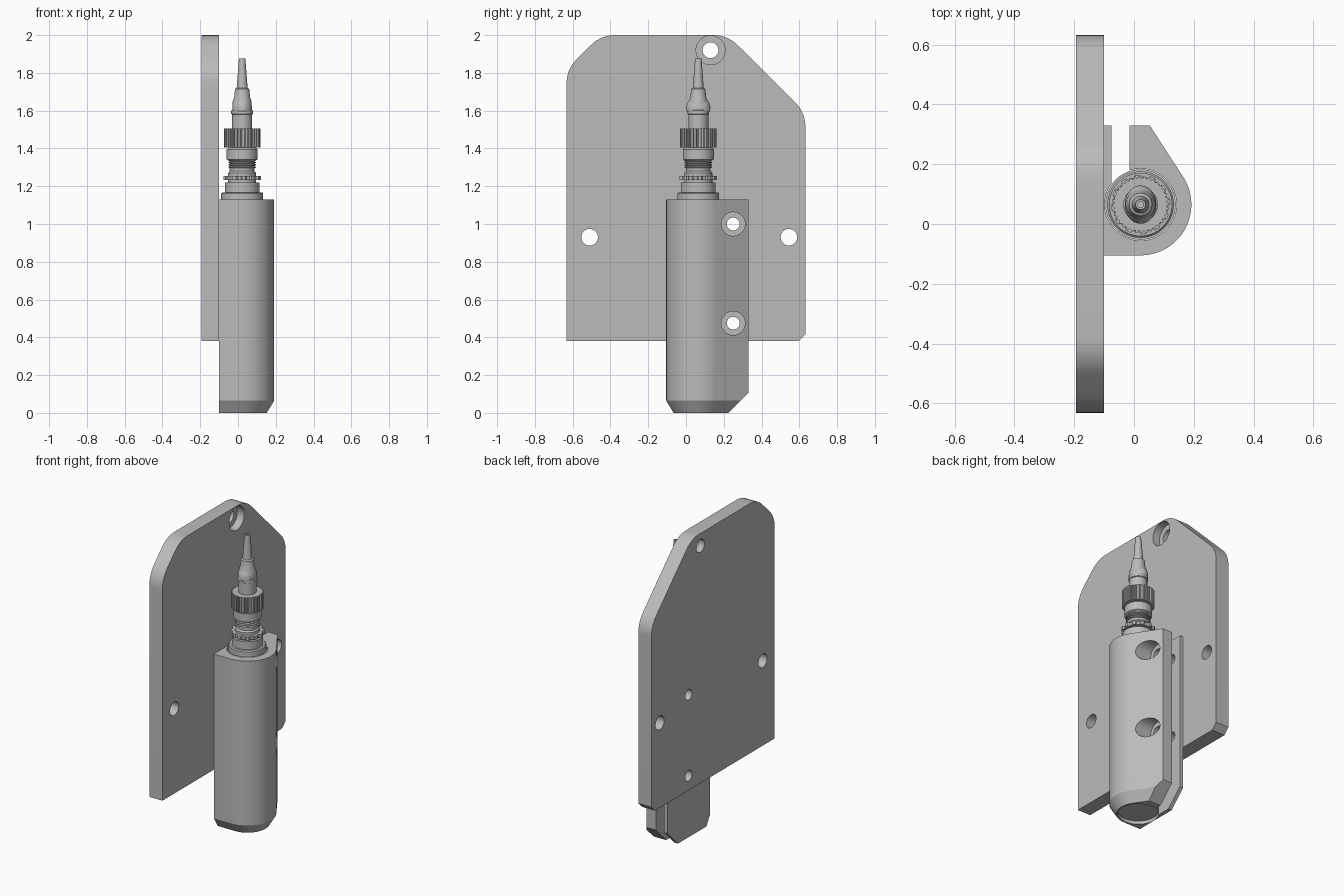
import bpy, bmesh
from math import sin, cos, pi, radians
from mathutils import Vector, Matrix

cube = bpy.data.objects.get("Cube")
if cube:
    bpy.data.objects.remove(cube, do_unlink=True)

metal = bpy.data.materials.new("plain_grey")
metal.use_nodes = True
GREY = (0.5, 0.5, 0.5, 1)
metal.diffuse_color = GREY
metal.node_tree.nodes["Principled BSDF"].inputs["Base Color"].default_value = GREY

CX, CY = 0.022, 0.065      # sensor axis
BLOCK_TOP = 1.13


def finish(bm, name):
    bmesh.ops.recalc_face_normals(bm, faces=bm.faces)
    mesh = bpy.data.meshes.new(name)
    bm.to_mesh(mesh)
    bm.free()
    mesh.materials.append(metal)
    ob = bpy.data.objects.new(name, mesh)
    bpy.context.collection.objects.link(ob)
    return ob


def loft(name, loops):
    """Skin a stack of equal-length point loops and cap both ends."""
    bm = bmesh.new()
    rings = [[bm.verts.new(p) for p in loop] for loop in loops]
    n = len(rings[0])
    for a, b in zip(rings, rings[1:]):
        for i in range(n):
            j = (i + 1) % n
            bm.faces.new((a[i], a[j], b[j], b[i]))
    bm.faces.new(rings[0][::-1])
    bm.faces.new(rings[-1])
    return finish(bm, name)


def lathe(name, profile, steps=48, squash=1):
    """Turn (radius, height) pairs about the sensor axis."""
    return loft(name, [[(CX + r * squash * cos(2 * pi * i / steps),
                         CY + r * sin(2 * pi * i / steps), z)
                        for i in range(steps)] for r, z in profile])


def toothed(name, outer, inner, z0, z1, teeth):
    """Ring with square teeth around its rim."""
    def ring(z):
        pts = []
        for i in range(teeth * 4):
            r = outer if i % 4 < 2 else inner
            a = 2 * pi * (i + (0.4 if i % 2 else 0)) / (teeth * 4)
            pts.append((CX + r * cos(a), CY + r * sin(a), z))
        return pts
    return loft(name, [ring(z0), ring(z1)])


def rod_x(y, z, r, x0, x1):
    """Cutter cylinder lying along x."""
    bm = bmesh.new()
    bmesh.ops.create_cone(bm, cap_ends=True, segments=32, radius1=r, radius2=r, depth=x1 - x0,
                          matrix=Matrix.Translation(((x0 + x1) / 2, y, z)) @ Matrix.Rotation(pi / 2, 4, 'Y'))
    return finish(bm, "cutter")


def box(x0, x1, y0, y1, z0, z1):
    return loft("cutter", [[(x0, y0, z), (x1, y0, z), (x1, y1, z), (x0, y1, z)] for z in (z0, z1)])


def activate(ob):
    bpy.ops.object.select_all(action='DESELECT')
    ob.select_set(True)
    bpy.context.view_layer.objects.active = ob


def cut(ob, cutters):
    for c in cutters:
        c.hide_render = True
        mod = ob.modifiers.new("cut", 'BOOLEAN')
        mod.operation, mod.solver, mod.object = 'DIFFERENCE', 'EXACT', c
        activate(ob)
        bpy.ops.object.modifier_apply(modifier=mod.name)
        bpy.data.objects.remove(c, do_unlink=True)


def rounded(corners):
    """Soften each (y, z, tangent length) corner with a short curve."""
    out = []
    for i, (y, z, t) in enumerate(corners):
        p = Vector((y, z))
        if not t:
            out.append(p)
            continue
        a = p + (Vector(corners[i - 1][:2]) - p).normalized() * t
        b = p + (Vector(corners[(i + 1) % len(corners)][:2]) - p).normalized() * t
        for k in range(9):
            s = k / 8
            out.append(a * (1 - s) ** 2 + p * 2 * s * (1 - s) + b * s * s)
    return out


# Mounting plate with its clipped corners and bolt holes
outline = rounded([(-0.632, 0.38, 0), (0.595, 0.38, 0), (0.632, 0.417, 0), (0.632, 1.59, 0.075),
                   (0.22, 2.0, 0.075), (-0.45, 2.0, 0.075), (-0.632, 1.82, 0.075)])
plate = loft("mounting_plate", [[(x, p.x, p.y) for p in outline] for x in (-0.194, -0.1)])
cut(plate, [rod_x(y, z, r, x0, 0) for y, z, r, x0 in [
    (-0.51, 0.93, 0.044, -0.3), (0.545, 0.93, 0.044, -0.3),
    (0.25, 1.0, 0.034, -0.3), (0.25, 0.475, 0.034, -0.3),
    (0.13, 1.92, 0.042, -0.3), (0.13, 1.92, 0.077, -0.15)]])


# Clamp block: round nose, sloping flank, flat back against the plate
def clamp_loop(r, z):
    flank = radians(33)
    pts = [(-0.1, CY - r, z)]
    for i in range(25):
        a = -pi / 2 + (flank + pi / 2) * i / 24
        pts.append((CX + r * cos(a), CY + r * sin(a), z))
    tx, ty = pts[-1][:2]
    return pts + [(tx - (0.33 - ty) * sin(flank) / cos(flank), 0.33, z), (-0.1, 0.33, z)]


block = loft("clamp_block", [clamp_loop(0.13, 0), clamp_loop(0.17, 0.065), clamp_loop(0.17, BLOCK_TOP)])
wedge = loft("cutter", [[(x, 0.225, 0), (x, 0.225, -0.1), (x, 0.45, -0.1), (x, 0.45, 0.225)]
                        for x in (-0.3, 0.4)])
cut(block, [lathe("cutter", [(0.12, -0.1), (0.12, 1.3)], 64),
            box(-0.075, -0.015, CY, 0.5, -0.1, 1.3), wedge])
for height in (1.0, 0.475):
    cut(block, [rod_x(0.25, height, 0.034, -0.3, 0.3), rod_x(0.25, height, 0.063, 0.03, 0.3)])

# Sensor barrel inside the clamp, with stepped collar
lathe("sensor_barrel", [(0.118, 0.02), (0.118, BLOCK_TOP), (0.111, BLOCK_TOP), (0.111, 1.162),
                        (0.105, 1.168), (0.092, 1.168), (0.092, 1.22), (0.074, 1.22), (0.074, 1.27),
                        (0.066, 1.28), (0.066, 1.3)], 64)
toothed("lock_nut", 0.1, 0.09, 1.233, 1.255, 12)

# Threaded neck
thread = []
for i in range(4):
    z = 1.295 + i * 0.012
    thread += [(0.064, z), (0.072, z + 0.004), (0.072, z + 0.008)]
lathe("threaded_neck", thread)

# Cable connector
lathe("connector_sleeve", [(0.07, 1.335), (0.082, 1.342), (0.082, 1.395), (0.072, 1.405), (0.072, 1.42)])
toothed("knurled_ring", 0.096, 0.089, 1.405, 1.505, 36)
lathe("connector_stem", [(0.053, 1.5), (0.053, 1.58), (0.058, 1.583), (0.058, 1.6), (0.05, 1.605),
                         (0.05, 1.65), (0.042, 1.67), (0.038, 1.715), (0.029, 1.72),
                         (0.017, 1.875), (0.01, 1.875), (0.01, 1.84)])
lathe("grip_bulge", [(0.052, 1.583), (0.063, 1.6), (0.064, 1.62), (0.058, 1.64), (0.045, 1.66)],
      squash=0.82)

# Smooth the curved walls, keep machined edges crisp
for ob in list(bpy.context.collection.objects):
    if ob.type == 'MESH' and ob.data.materials and ob.data.materials[0] == metal:
        activate(ob)
        bpy.ops.object.shade_smooth_by_angle(angle=radians(25))
